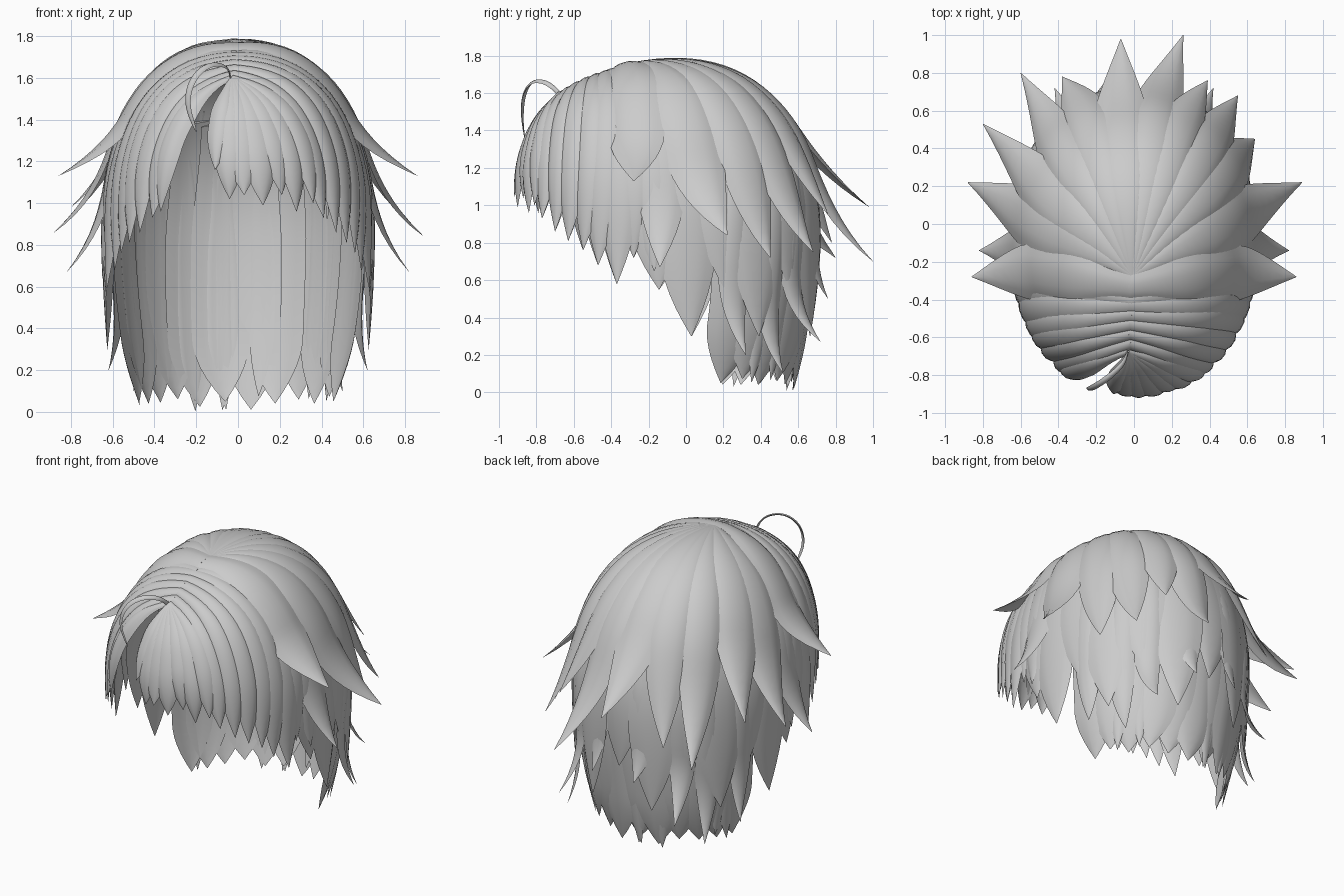
import bpy, bmesh, math, random
from mathutils import Vector

if "Cube" in bpy.data.objects:
    bpy.data.objects.remove(bpy.data.objects["Cube"])

random.seed(4)
mat = bpy.data.materials.new("hair grey")
mat.diffuse_color = (0.60, 0.60, 0.60, 1)
mat.use_nodes = True
mat.node_tree.nodes["Principled BSDF"].inputs["Base Color"].default_value = mat.diffuse_color
RX, RY, CY, ZR, ZH, Q = 0.65, 0.82, -0.10, 0.88, 0.90, 2.25


def rho(x, y):
    return (abs(x / RX) ** Q + abs(y / RY) ** Q) ** (1 / Q)


def head(x, y, k):
    """Point on the head dome above centre-relative x, y; fuller at the front."""
    r = min(rho(x, y) / k, 1)
    p = 2.1 + 0.4 * min(max((-y - 0.25) / 0.3, 0), 1)
    return Vector((x, y + CY, ZR + ZH * k ** 0.5 * (1 - r ** p) ** (1 / p)))


def lock_path(root, tip, k, n, flare_from, sway):
    """Walk over the dome from the root, hang down, then flare to the tip."""
    tx, ty = tip[0], tip[1] - CY
    s = k / rho(tx, ty)
    rx, ry = root[0], root[1] - CY
    raw = []
    for i in range(41):
        f = math.sin(i / 40 * math.pi / 2)
        raw.append(head(rx + (tx * s - rx) * f, ry + (ty * s - ry) * f, k))
    for i in range(1, 41):
        q = s * (1 - 0.17 * (i / 40) ** 1.8)
        raw.append(Vector((tx * q, ty * q + CY, ZR * (1 - i / 40))))
    pts = [raw[0]]
    for a, b in zip(raw, raw[1:]):
        if b.z < tip[2] and b.z < a.z:
            pts.append(a.lerp(b, (a.z - tip[2]) / (a.z - b.z)))
            break
        pts.append(b)
    d = [0]
    for a, b in zip(pts, pts[1:]):
        d.append(d[-1] + (b - a).length)
    out, j = [], 0
    off = Vector(tip) - pts[-1]
    across = Vector((-ty / RY ** 2, tx / RX ** 2, 0)).normalized()
    for i in range(n + 1):
        t = i / n
        while j < len(d) - 2 and d[j + 1] < t * d[-1]:
            j += 1
        p = pts[j].lerp(pts[j + 1], (t * d[-1] - d[j]) / max(d[j + 1] - d[j], 1e-6))
        p = p + off * max(0, (t - flare_from) / (1 - flare_from)) ** 2.2
        out.append(p + across * sway * math.sin(math.pi * t ** 1.5))
    return out


def ribbon(name, path, width, root_w, bulge, thick, full=0.55):
    """Tapered closed lock with a crescent cross-section."""
    bm = bmesh.new()
    n = len(path) - 1
    rings = []
    for i, p in enumerate(path):
        t = i / n
        tan = (path[min(i + 1, n)] - path[max(i - 1, 0)]).normalized()
        nor = Vector((p.x / RX ** 2, (p.y - CY) / RY ** 2, max(0, p.z - ZR) / ZH ** 2))
        side = tan.cross(nor).normalized()
        nor = side.cross(tan)
        g = min(t / 0.45, 1)
        w = width * (root_w + (1 - root_w) * g * g * (3 - 2 * g))
        if t > full:
            w *= max(0.01, 1 - ((t - full) / (1 - full)) ** 1.8)
        h = w / width
        ring = []
        for v in (-1, -0.66, -0.3, 0.3, 0.66, 1):
            ring.append(bm.verts.new(p + side * v * w + nor * bulge * h * (0.6 - v * v)))
        for v in (0.6, 0, -0.6):
            ring.append(bm.verts.new(p + side * v * w + nor * h * (bulge * (0.6 - v * v) - thick)))
        rings.append(ring)
    m = len(rings[0])
    for a, b in zip(rings, rings[1:]):
        for j in range(m):
            bm.faces.new((a[j], a[(j + 1) % m], b[(j + 1) % m], b[j]))
    bm.faces.new(rings[0])
    bm.faces.new(rings[-1][::-1])
    bmesh.ops.recalc_face_normals(bm, faces=bm.faces)
    me = bpy.data.meshes.new(name)
    bm.to_mesh(me)
    bm.free()
    me.materials.append(mat)
    ob = bpy.data.objects.new(name, me)
    bpy.context.collection.objects.link(ob)
    me.shade_smooth()
    me.set_sharp_from_angle(angle=math.radians(50))


def lock(name, root, tip, width, k=1.0, root_w=0.3, bulge=0.035, flare_from=0.6, full=0.55,
         sway=0.0):
    path = lock_path(root, tip, k, 24, flare_from, sway)
    ribbon(name, path, width, root_w, bulge, 0.015, full)


def rim(deg, k):
    """Point on the head rim; 0 = right side, 90 = back."""
    c, s = math.cos(math.radians(deg)), math.sin(math.radians(deg))
    q = k / rho(c, s)
    return c * q, s * q + CY


CROWN = (-0.01, -0.28)

# Flared top locks radiating from the crown
for tip, w, sway in [((-0.07, 0.98, 0.99), 0.15, 0.03), ((0.26, 1.0, 0.70), 0.13, 0.04),
                     ((-0.38, 0.78, 0.80), 0.13, -0.03), ((0.39, 0.76, 0.95), 0.12, 0.03),
                     ((-0.60, 0.80, 0.72), 0.13, 0.04), ((0.55, 0.68, 0.75), 0.13, -0.03),
                     ((-0.80, 0.53, 0.98), 0.15, 0.06), ((0.64, 0.45, 0.72), 0.14, -0.03),
                     ((-0.88, 0.22, 0.86), 0.16, 0.05), ((0.89, 0.22, 0.84), 0.16, -0.05)]:
    lock("crown_lock", CROWN, tip, w, 1.0, 0.14, 0.045, 0.66, 0.66, sway)

# Under layer of crown locks that fills the gaps
for i in range(13):
    a = -4 + i * 188 / 12
    x, y = rim(a, 0.97)
    lock("under_crown_lock", CROWN, (x, y, 0.30 if i % 2 else 0.55), 0.16, 0.97, 0.14,
         full=0.72, sway=random.uniform(-0.03, 0.03))

# Long locks at the nape and sides, tucked in towards the back
for i in range(12):
    a = 18 + i * 144 / 11
    e = abs(a - 90) / 72
    x, y = rim(a + 14 * e * (1 if a < 90 else -1), 0.83 - 0.05 * e + random.uniform(-0.02, 0.02))
    lock("nape_lock", rim(a, 0.80), (x, y, random.uniform(0.0, 0.05) + 0.04 * e), 0.14,
         0.95, 0.75, 0.035, 0.55, 0.78, random.uniform(-0.03, 0.03))

# Small split ends along the nape
for i in range(9):
    a = 40 + i * 100 / 8 + random.uniform(-3, 3)
    x, y = rim(a + random.choice((-6, 6)), 0.82)
    lock("nape_wisp", rim(a, 0.85), (x, y, random.uniform(0.0, 0.1)), 0.06, 0.955, 0.5, 0.02,
         0.6, 0.75, random.uniform(-0.03, 0.03))

# Outer long wisps
for s in (-1, 1):
    for tip, w in [((0.62, 0.32, 0.20), 0.09), ((0.50, 0.52, 0.10), 0.09), ((0.42, 0.72, 0.27), 0.09),
                   ((0.15, 0.76, 0.50), 0.10)]:
        a = math.degrees(math.atan2(tip[1] - CY, tip[0] * s))
        lock("long_wisp", rim(a, 0.78), (tip[0] * s, *tip[1:]), w, 0.98, 0.6, 0.03, 0.65, 0.6,
             -0.03 * s)

# Side locks falling from the parting, mirrored
for s in (-1, 1):
    for ry, tip, w in [(-0.34, (0.86, -0.28, 1.13), 0.15), (-0.30, (0.82, -0.14, 0.67), 0.14),
                       (-0.36, (0.65, -0.17, 0.65), 0.13), (-0.38, (0.63, -0.37, 0.58), 0.12),
                       (-0.42, (0.62, -0.28, 0.72), 0.12), (-0.44, (0.59, -0.47, 0.68), 0.11),
                       (-0.49, (0.56, -0.55, 0.76), 0.095), (-0.54, (0.52, -0.63, 0.81), 0.09),
                       (-0.59, (0.47, -0.70, 0.86), 0.08), (-0.64, (0.41, -0.77, 0.93), 0.08)]:
        top = tip[2] > 1.1
        lock("side_lock", (-0.02 - 0.01 * s, ry), (tip[0] * s, *tip[1:]), w,
             1.01 if top else 0.98, 0.45, 0.04, 0.68, 0.74 if top else 0.66,
             random.uniform(-0.02, 0.02))

# Fringe fanning from the front of the parting
for x, y, z, w in [(-0.37, -0.79, 0.96, 0.07), (-0.04, -0.90, 1.02, 0.08), (-0.11, -0.90, 1.16, 0.06),
                   (0.03, -0.92, 1.04, 0.09), (0.12, -0.90, 0.99, 0.09), (0.21, -0.87, 1.04, 0.08),
                   (0.28, -0.84, 0.96, 0.075), (0.36, -0.81, 1.0, 0.075)]:
    lock("fringe_lock", (-0.03, -0.68), (x, y, z), w, 1.0, 0.25, 0.035, 0.6, 0.62)

# Thin curled strand standing off the fringe, rounded by corner cutting
curl = [Vector(p) for p in [(-0.03, -0.66, 1.58), (-0.05, -0.74, 1.66), (-0.14, -0.82, 1.67),
                            (-0.22, -0.87, 1.60), (-0.25, -0.88, 1.48), (-0.20, -0.86, 1.34)]]
for _ in range(3):
    cut = [curl[0]]
    for a, b in zip(curl, curl[1:]):
        cut += [a.lerp(b, 0.25), a.lerp(b, 0.75)]
    curl = cut + [curl[-1]]
ribbon("curled_strand", curl, 0.018, 0.6, 0.01, 0.008)
